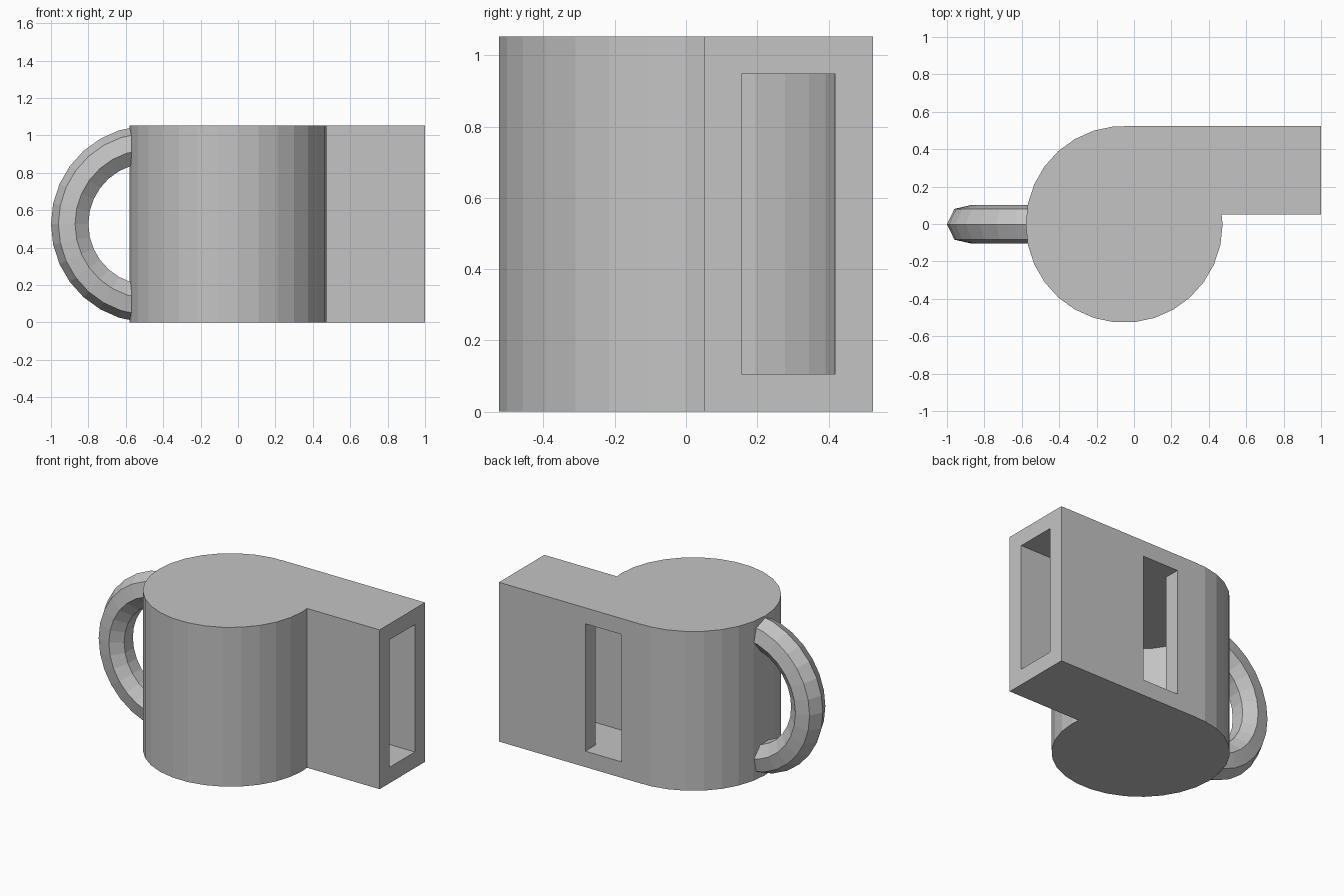
import bpy, bmesh, math
from mathutils import Vector

if "Cube" in bpy.data.objects:
    bpy.data.objects.remove(bpy.data.objects["Cube"], do_unlink=True)

U = 2 / 38                              # one design unit
ORIGIN = Vector((-2 * 0.5, -0.0275, 0))  # chamber axis, in design units

grey = bpy.data.materials.new("plain_grey")
grey.use_nodes = True
COLOUR = (0.55, 0.55, 0.55, 1)
grey.diffuse_color = COLOUR
grey.node_tree.nodes["Principled BSDF"].inputs["Base Color"].default_value = COLOUR


def arc(radius, sides, first, last):
    """Corners first..last of a regular polygon."""
    step = math.tau / sides
    return [(radius * math.cos(k * step), radius * math.sin(k * step))
            for k in range(first, last + 1)]


def prism(name, outline, z0, z1):
    """Extrude a plan outline between two heights."""
    bm = bmesh.new()
    base = bm.faces.new([bm.verts.new((Vector((x, y, z0)) + ORIGIN) * U) for x, y in outline])
    top = bmesh.ops.extrude_face_region(bm, geom=[base])["geom"]
    bmesh.ops.translate(bm, vec=(0, 0, (z1 - z0) * U),
                        verts=[v for v in top if isinstance(v, bmesh.types.BMVert)])
    bmesh.ops.recalc_face_normals(bm, faces=bm.faces)
    mesh = bpy.data.meshes.new(name)
    bm.to_mesh(mesh)
    bm.free()
    mesh.materials.append(grey)
    obj = bpy.data.objects.new(name, mesh)
    bpy.context.collection.objects.link(obj)
    return obj


def cut(obj, cutter):
    """Subtract the cutter and bake the result."""
    mod = obj.modifiers.new("cut", "BOOLEAN")
    mod.operation = "DIFFERENCE"
    mod.solver = "EXACT"
    mod.object = cutter
    bpy.context.view_layer.update()
    deps = bpy.context.evaluated_depsgraph_get()
    mesh = bpy.data.meshes.new_from_object(obj.evaluated_get(deps))
    obj.modifiers.clear()
    obj.data = mesh


# Round body with a tangent mouthpiece
body = prism("whistle_body",
             arc(10, 30, 8, 30) + [(9.895, 1), (20, 1), (20, 10), (0, 10), (0, 9.945)], 0, 20)

# Ring handle, trimmed where it meets the body
bpy.ops.mesh.primitive_torus_add(
    major_segments=30, minor_segments=7, major_radius=8 * U, minor_radius=2 * U,
    location=(Vector((-8, 0, 10)) + ORIGIN) * U, rotation=(math.pi / 2, 0, 0))
handle = bpy.context.object
handle.name = "ring_handle"
handle.data.materials.append(grey)
handle.data.shade_flat()
cut(handle, body)

# Hollow chamber with its air channel, then the slot in the back wall
cavity = prism("cavity_cutter",
               arc(8, 26, 7, 27) + [(7.355, 3), (21, 3), (21, 8), (0, 8), (0, 7.94)], 2, 18)
slot = prism("slot_cutter", [(3, 5), (8, 5), (8, 11), (3, 11)], 2, 18)
for cutter in (cavity, slot):
    cut(body, cutter)
    bpy.data.objects.remove(cutter, do_unlink=True)
